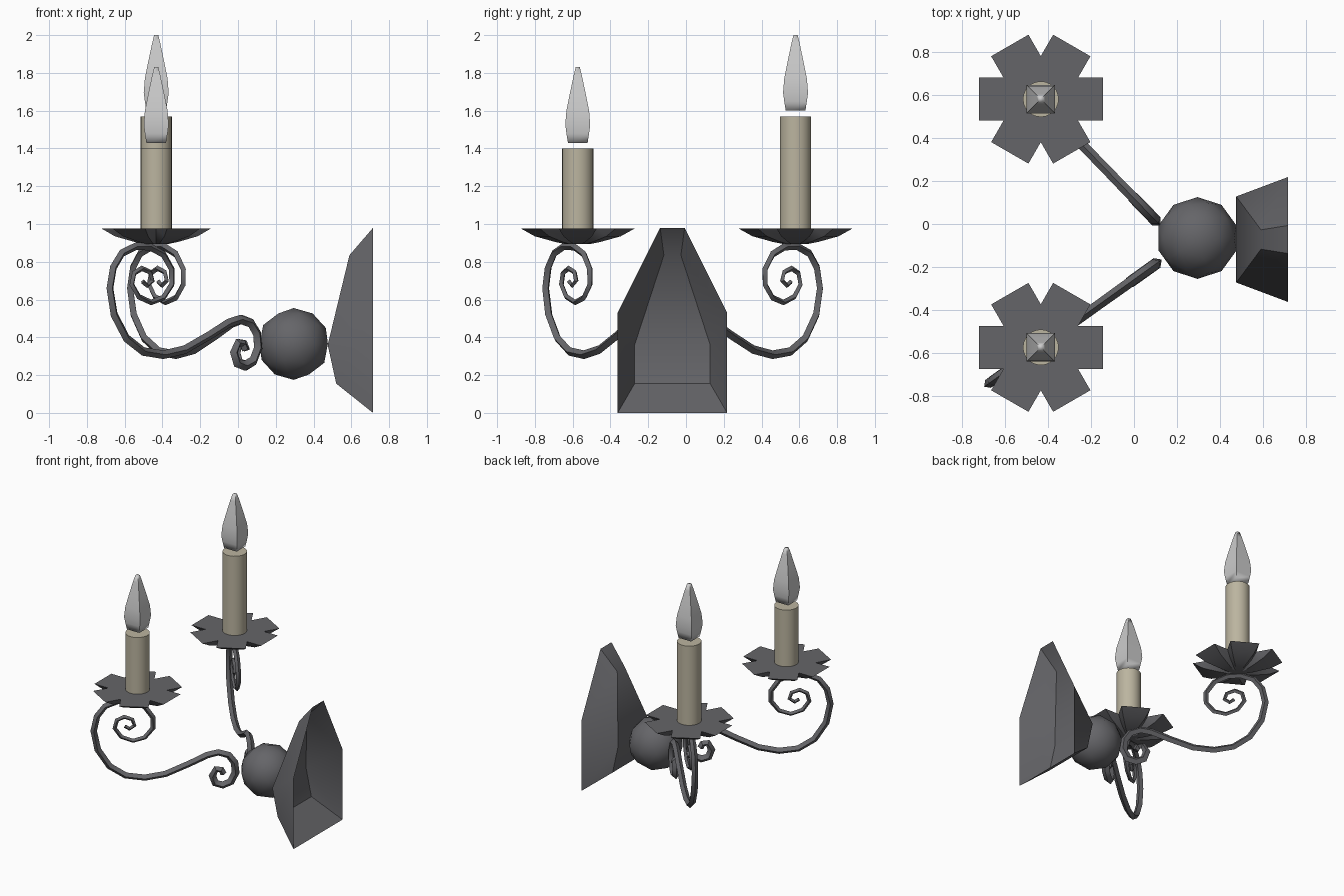
import bpy, bmesh, math
from mathutils import Vector

if "Cube" in bpy.data.objects:
    bpy.data.objects.remove(bpy.data.objects["Cube"])


def material(name, r, g, b):
    m = bpy.data.materials.new(name)
    m.diffuse_color = (r, g, b, 1)
    m.use_nodes = True
    m.node_tree.nodes["Principled BSDF"].inputs["Base Color"].default_value = m.diffuse_color
    return m


IRON = material("iron", 0.13, 0.13, 0.14)
WAX = material("wax", 0.50, 0.46, 0.35)
GLASS = material("glass", 0.55, 0.55, 0.55)


def smooth(ob, angle):
    bpy.ops.object.select_all(action='DESELECT')
    ob.select_set(True)
    bpy.context.view_layer.objects.active = ob
    bpy.ops.object.shade_smooth_by_angle(angle=math.radians(angle))


def finish(name, bm, mat, angle):
    bmesh.ops.recalc_face_normals(bm, faces=bm.faces)
    me = bpy.data.meshes.new(name)
    bm.to_mesh(me)
    bm.free()
    me.materials.append(mat)
    ob = bpy.data.objects.new(name, me)
    bpy.context.collection.objects.link(ob)
    smooth(ob, angle)
    return ob


def loft(name, loops, mat, angle):
    """Skin between equal closed loops and cap both ends."""
    bm = bmesh.new()
    rings = [[bm.verts.new(p) for p in loop] for loop in loops]
    n = len(rings[0])
    for a, b in zip(rings, rings[1:]):
        for i in range(n):
            j = (i + 1) % n
            bm.faces.new((a[i], a[j], b[j], b[i]))
    bm.faces.new(rings[0])
    bm.faces.new(rings[-1])
    return finish(name, bm, mat, angle)


def ring(cx, cy, z, r, n, turn=0.0):
    return [(cx + r * math.cos(turn + math.tau * i / n),
             cy + r * math.sin(turn + math.tau * i / n), z) for i in range(n)]


def flower(cx, cy, z, scale):
    """Six square-ended petals with notches between them."""
    pts = []
    for k in range(6):
        a = k * math.pi / 3
        for u, v in ((0.288, -0.1), (0.288, 0.1), (0.1732, 0.1)):
            pts.append((cx + scale * (u * math.cos(a) - v * math.sin(a)),
                        cy + scale * (u * math.sin(a) + v * math.cos(a)), z))
    return pts


# Scrolled arm path in its own upright plane: distance from ball, height, radius
ARM = [(.105, .335, .022), (.12, .365, .023), (.155, .37, .024), (.18, .32, .026),
       (.16, .265, .027), (.11, .25, .027), (.055, .275, .027), (.022, .345, .027),
       (.03, .42, .026), (.07, .475, .025), (.14, .495, .024), (.215, .475, .024),
       (.34, .41, .023), (.50, .335, .023), (.64, .308, .023), (.77, .325, .023),
       (.88, .395, .023), (.96, .52, .023), (.988, .66, .022), (.965, .77, .022),
       (.91, .845, .021), (.82, .882, .02), (.73, .88, .02), (.64, .84, .019),
       (.585, .76, .018), (.585, .68, .017), (.64, .61, .016), (.72, .585, .015),
       (.80, .615, .015), (.845, .68, .015), (.83, .74, .015), (.78, .765, .015),
       (.725, .745, .014), (.71, .70, .014), (.745, .675, .014), (.775, .695, .013)]


def arm(name, start, direction):
    cu = bpy.data.curves.new(name, 'CURVE')
    cu.dimensions = '3D'
    cu.bevel_depth = 1.0
    cu.bevel_resolution = 0
    cu.use_fill_caps = True
    sp = cu.splines.new('POLY')
    sp.points.add(len(ARM) - 1)
    for p, (s, z, r) in zip(sp.points, ARM):
        p.co = (start[0] + s * direction[0], start[1] + s * direction[1], z, 1)
        p.radius = r
    cu.materials.append(IRON)
    ob = bpy.data.objects.new(name, cu)
    bpy.context.collection.objects.link(ob)
    bpy.ops.object.select_all(action='DESELECT')
    ob.select_set(True)
    bpy.context.view_layer.objects.active = ob
    bpy.ops.object.convert(target='MESH')
    smooth(bpy.context.view_layer.objects.active, 40)


def light(side, cx, cy, candle_top, start, direction):
    arm(side + "_arm", start, direction)
    # petalled drip dish
    loft(side + "_dish", [flower(cx, cy, z, s) for z, s in
                          ((.975, 1), (.935, .76), (.905, .4), (.893, .2))], IRON, 25)
    # candle sleeve
    loft(side + "_candle", [ring(cx, cy, .95, .083, 24),
                            ring(cx, cy, candle_top, .083, 24)], WAX, 40)
    # four-sided flame bulb
    profile = ((.03, .052), (.08, .06), (.125, .066), (.2, .06),
               (.29, .042), (.385, .022), (.43, .011))
    loft(side + "_bulb", [ring(cx, cy, candle_top + z, h * math.sqrt(2), 4, math.pi / 4)
                          for z, h in profile], GLASS, 85)


light("tall", -.433, .58, 1.57, (.12, -.004), (-.70, .722))
light("short", -.433, -.573, 1.40, (.125, -.168), (-.813, -.582))

# Central ball
bm = bmesh.new()
bmesh.ops.create_icosphere(bm, subdivisions=2, radius=.19)
bmesh.ops.translate(bm, verts=bm.verts, vec=Vector((.295, -.065, .365)))
finish("ball", bm, IRON, 60)

# Wall plate: hollow shell, open at the back
bm = bmesh.new()
YC = -.072
back_half = ((.29, .0, .715), (.29, .53, .715), (.065, .98, .715))
front_half = ((.2, .155, .52), (.2, .36, .475), (.045, .835, .59))


def outline(half):
    right = [(x, YC + y, z) for y, z, x in half]
    left = [(x, YC - y, z) for y, z, x in reversed(half)]
    return [bm.verts.new(p) for p in right + left]


back, front = outline(back_half), outline(front_half)
for i in range(6):
    j = (i + 1) % 6
    bm.faces.new((back[i], back[j], front[j], front[i]))
bm.faces.new((front[0], front[1], front[4], front[5]))
bm.faces.new((front[1], front[2], front[3], front[4]))
finish("wall_plate", bm, IRON, 35)
